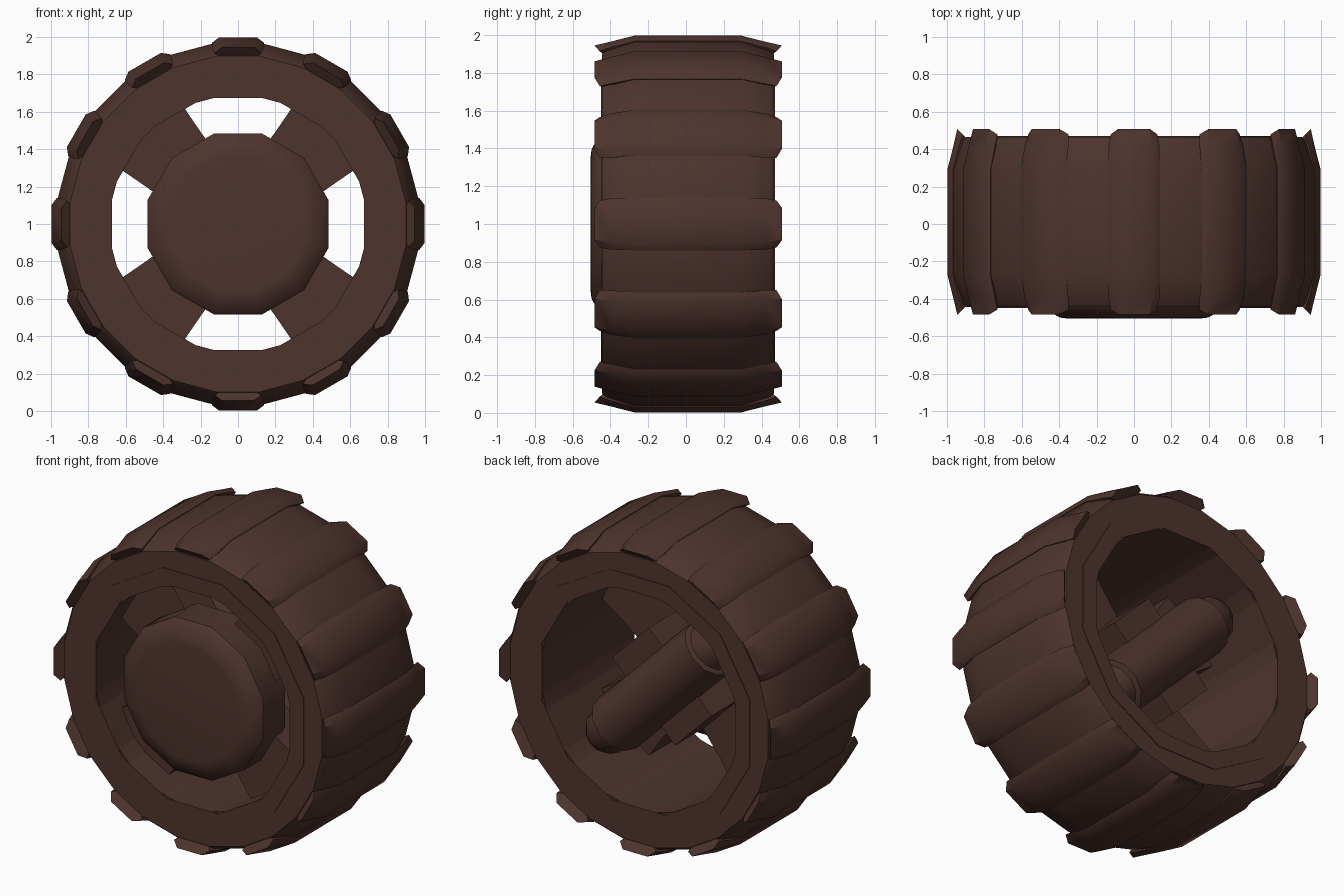
import bpy, bmesh, math
from mathutils import Matrix, Vector

if "Cube" in bpy.data.objects:
    bpy.data.objects.remove(bpy.data.objects["Cube"])

brown = bpy.data.materials.new("dark brown")
brown.diffuse_color = (0.076, 0.034, 0.027, 1)
brown.use_nodes = True
brown.node_tree.nodes["Principled BSDF"].inputs["Base Color"].default_value = brown.diffuse_color


def finish(name, bm, angle=35):
    bmesh.ops.recalc_face_normals(bm, faces=bm.faces)
    me = bpy.data.meshes.new(name)
    bm.to_mesh(me)
    bm.free()
    me.materials.append(brown)
    ob = bpy.data.objects.new(name, me)
    bpy.context.collection.objects.link(ob)
    bpy.ops.object.select_all(action='DESELECT')
    ob.select_set(True)
    bpy.context.view_layer.objects.active = ob
    bpy.ops.object.shade_smooth_by_angle(angle=math.radians(angle))
    ob.location.z = 1
    return ob


def revolve(name, profile, n, closed=False, angle=35):
    """Turn a (y, radius) profile about the wheel axle, flats facing up."""
    bm = bmesh.new()
    rings = []
    for y, r in profile:
        rings.append([bm.verts.new((r * math.cos((i + .5) * math.tau / n), y,
                                    r * math.sin((i + .5) * math.tau / n))) for i in range(n)])
    pairs = list(zip(rings, rings[1:]))
    if closed:
        pairs.append((rings[-1], rings[0]))
    else:
        bm.faces.new(rings[0])
        bm.faces.new(rings[-1])
    for a, b in pairs:
        for i in range(n):
            j = (i + 1) % n
            bm.faces.new((a[i], a[j], b[j], b[i]))
    return finish(name, bm, angle)


def loft(bm, sections):
    """Join matching loops of points into a capped solid."""
    rings = [[bm.verts.new(p) for p in s] for s in sections]
    n = len(rings[0])
    for a, b in zip(rings, rings[1:]):
        for i in range(n):
            bm.faces.new((a[i], a[(i + 1) % n], b[(i + 1) % n], b[i]))
    bm.faces.new(rings[0])
    bm.faces.new(rings[-1])


# tyre: outer tread shell and flat side walls
revolve("tyre", [(-.445, .69), (-.445, .905), (-.42, .925), (-.27, .975),
                 (.29, .975), (.44, .925), (.465, .905), (.465, .69)], 24, True)

# twelve-sided rim barrel lining the tyre
revolve("rim_barrel", [(-.45, .698), (-.45, .80), (.47, .80), (.47, .698)], 12, True, 20)

# tread bars wrapping over the tyre onto both shoulders
bm = bmesh.new()
for k in range(12):
    rot = Matrix.Rotation(k * math.tau / 12, 4, 'Y')
    sections = []
    for y, y_in, r, w in ((-.485, -.43, .945, .085), (-.40, -.40, .965, .095), (-.27, -.27, .998, .10),
                          (.29, .29, .998, .10), (.42, .42, .965, .095), (.508, .45, .945, .085)):
        sections.append([rot @ Vector(p) for p in (
            (-w, y, r), (w, y, r), (w + .04, (y + y_in) / 2, r - .03),
            (w, y_in, .89), (-w, y_in, .89), (-w - .04, (y + y_in) / 2, r - .03))])
    loft(bm, sections)
finish("tread_bars", bm, 40)

# hub with bevelled front cap
revolve("hub", [(-.505, .37), (-.50, .41), (-.46, .485), (-.44, .50), (-.22, .50), (-.15, .42)], 12)

# four flaring spokes on the diagonals
bm = bmesh.new()
for k in range(4):
    rot = Matrix.Rotation(math.radians(45 + 90 * k), 4, 'Y')
    loft(bm, [[rot @ Vector(p) for p in ((-w, -.28, r), (w, -.28, r), (w, -.04, r), (-w, -.04, r))]
              for r, w in ((.1, .15), (.48, .205), (.72, .25))])
finish("spokes", bm)

# short cross block behind the spokes
bm = bmesh.new()
bmesh.ops.create_cube(bm, size=1, matrix=Matrix.Rotation(math.radians(45), 4, 'Y')
                      @ Matrix.Translation((0, .06, 0)) @ Matrix.Diagonal((.36, .36, .62, 1)))
finish("cross_block", bm)

# round cross bar with domed ends, upper left to lower right
bm = bmesh.new()
lean = Matrix.Rotation(math.radians(-45), 4, 'Y') @ Matrix.Translation((0, .22, 0))
profile = [(-.66, .05), (-.63, .10), (-.57, .14), (-.47, .15), (-.46, .18),
           (.46, .18), (.47, .15), (.57, .14), (.63, .10), (.66, .05)]
loft(bm, [[lean @ Vector((r * math.cos(i * math.tau / 12), r * math.sin(i * math.tau / 12), t))
           for i in range(12)] for t, r in profile])
finish("cross_bar", bm, 40)
